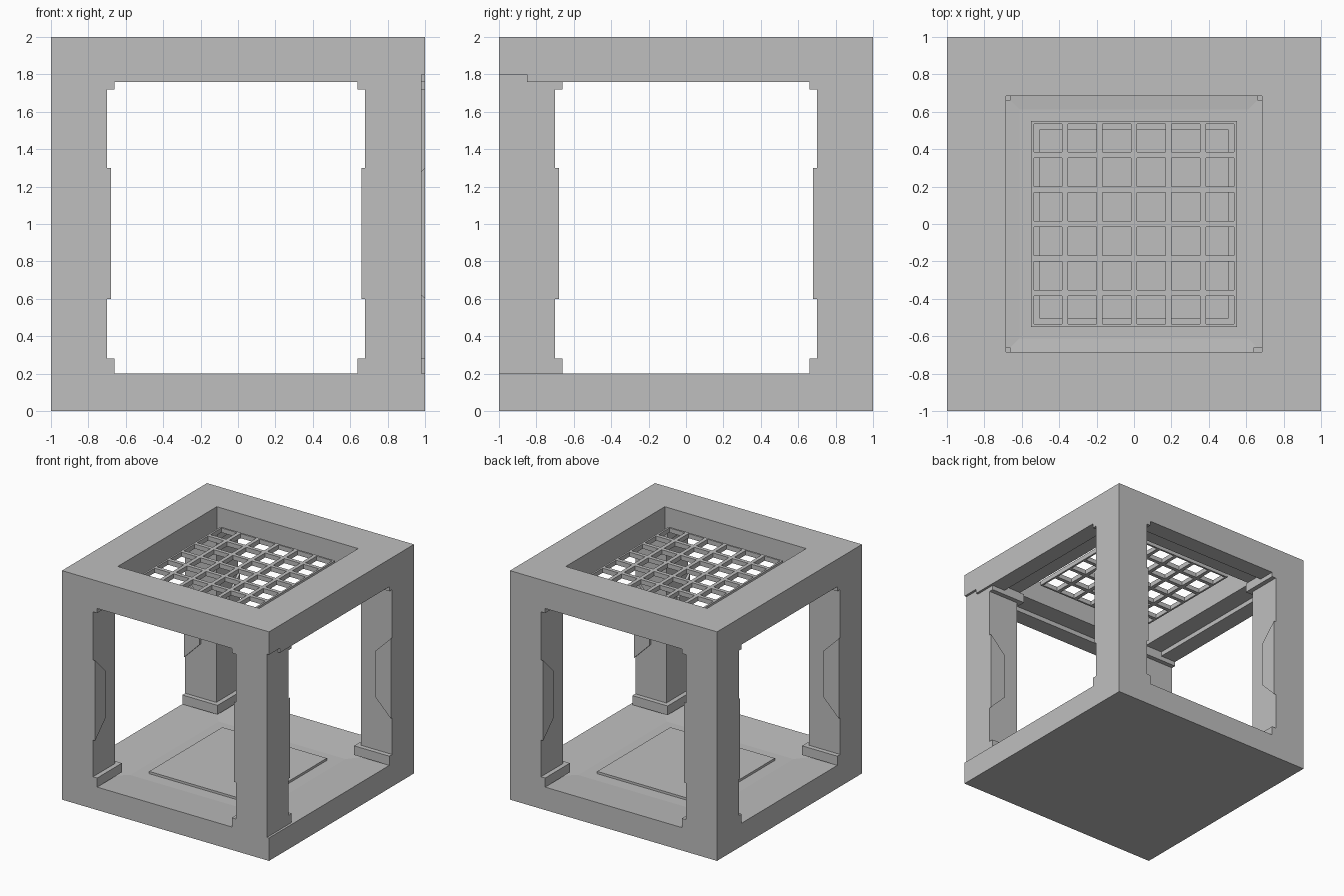
import bpy, bmesh
from mathutils import Vector

if "Cube" in bpy.data.objects:
    bpy.data.objects.remove(bpy.data.objects["Cube"], do_unlink=True)

grey = bpy.data.materials.new("plain_grey")
grey.use_nodes = True
colour = (0.52, 0.52, 0.52, 1)
grey.diffuse_color = colour
grey.node_tree.nodes["Principled BSDF"].inputs["Base Color"].default_value = colour


def finish(name, bm):
    bmesh.ops.recalc_face_normals(bm, faces=bm.faces)
    mesh = bpy.data.meshes.new(name)
    bm.to_mesh(mesh)
    bm.free()
    mesh.materials.append(grey)
    obj = bpy.data.objects.new(name, mesh)
    bpy.context.collection.objects.link(obj)
    return obj


def add_box(bm, low, high):
    low, high = Vector(low), Vector(high)
    verts = bmesh.ops.create_cube(bm, size=1)["verts"]
    for v in verts:
        v.co = (low + high) / 2 + v.co * (high - low)
    return verts


def add_prism(bm, profile, offset):
    face = bm.faces.new([bm.verts.new(p) for p in profile])
    out = bmesh.ops.extrude_face_region(bm, geom=[face], use_keep_orig=True)["geom"]
    moved = [g for g in out if isinstance(g, bmesh.types.BMVert)]
    bmesh.ops.translate(bm, verts=moved, vec=offset)


def horizontal_faces(bm):
    bm.normal_update()
    return [f for f in bm.faces if abs(f.normal.z) > 0.9]


# Base slab: sunken square in the floor with a raised pad inside
bm = bmesh.new()
add_box(bm, (-1, -1, 0), (1, 1, 0.2))
floor = max(horizontal_faces(bm), key=lambda f: f.calc_center_median().z)
for width, step in ((0.55, -0.03), (0.15, 0)):
    bmesh.ops.inset_region(bm, faces=[floor], thickness=width)
    for v in floor.verts:
        v.co.z += step
bmesh.ops.recalc_face_normals(bm, faces=bm.faces)
pad = bmesh.ops.extrude_discrete_faces(bm, faces=[floor])["faces"][0]
for v in pad.verts:
    v.co.z += 0.02
finish("base_slab", bm)

# Top slab with a square opening
OPENING = 0.552
bm = bmesh.new()
add_box(bm, (-1, -1, 1.8), (1, 1, 2))
caps = horizontal_faces(bm)
bmesh.ops.inset_individual(bm, faces=caps, thickness=1 - OPENING)
rims = [e for f in caps for e in f.edges]
bmesh.ops.delete(bm, geom=caps, context='FACES_ONLY')
bmesh.ops.bridge_loops(bm, edges=rims)
finish("top_slab", bm)

# Lips under the top slab, stopping short of the corners
for name, side in (("front", -1), ("back", 1), ("right", -1), ("left", 1)):
    bm = bmesh.new()
    near, far = sorted((side * 0.85, side))
    if name in ("front", "back"):
        add_box(bm, (-0.85, near, 1.76), (0.85, far, 1.8))
    else:
        add_box(bm, (near, -0.85, 1.76), (far, 0.85, 1.8))
    finish(name + "_lip", bm)

# Grille with square holes
bm = bmesh.new()
bmesh.ops.create_grid(bm, x_segments=6, y_segments=6, size=OPENING)
cells = list(bm.faces)
bmesh.ops.inset_individual(bm, faces=cells, thickness=0.023)
bmesh.ops.delete(bm, geom=cells, context='FACES_ONLY')
bmesh.ops.translate(bm, verts=bm.verts, vec=(0, 0, 1.91))
grille = finish("grille", bm)
solid = grille.modifiers.new("thickness", 'SOLIDIFY')
solid.thickness = 0.04
solid.offset = -1

# Corner posts: foot, shaft, capital and a tapered plate on each inner face
PLATE = ((1, 0.6), (1, 1.3), (0.85, 1.15), (0.85, 0.75))
for name, sx, sy, shift in (("front_right", -1, -1, 0), ("front_left", 1, -1, -0.02),
                            ("back_right", -1, 1, 0), ("back_left", 1, 1, 0)):
    bm = bmesh.new()
    add_box(bm, (0.66, 0.66, 0.2), (1, 1, 0.28))
    add_box(bm, (0.7, 0.7, 0.28), (1, 1, 1.72))
    add_box(bm, (0.66, 0.66, 1.72), (1, 1, 1.8))
    add_prism(bm, [(0.7, a, z) for a, z in PLATE], (-0.02, 0, 0))
    add_prism(bm, [(a, 0.7, z) for a, z in PLATE], (0, -0.02, 0))
    for v in bm.verts:
        v.co.x = v.co.x * sx + shift
        v.co.y *= sy
    finish(name + "_post", bm)
